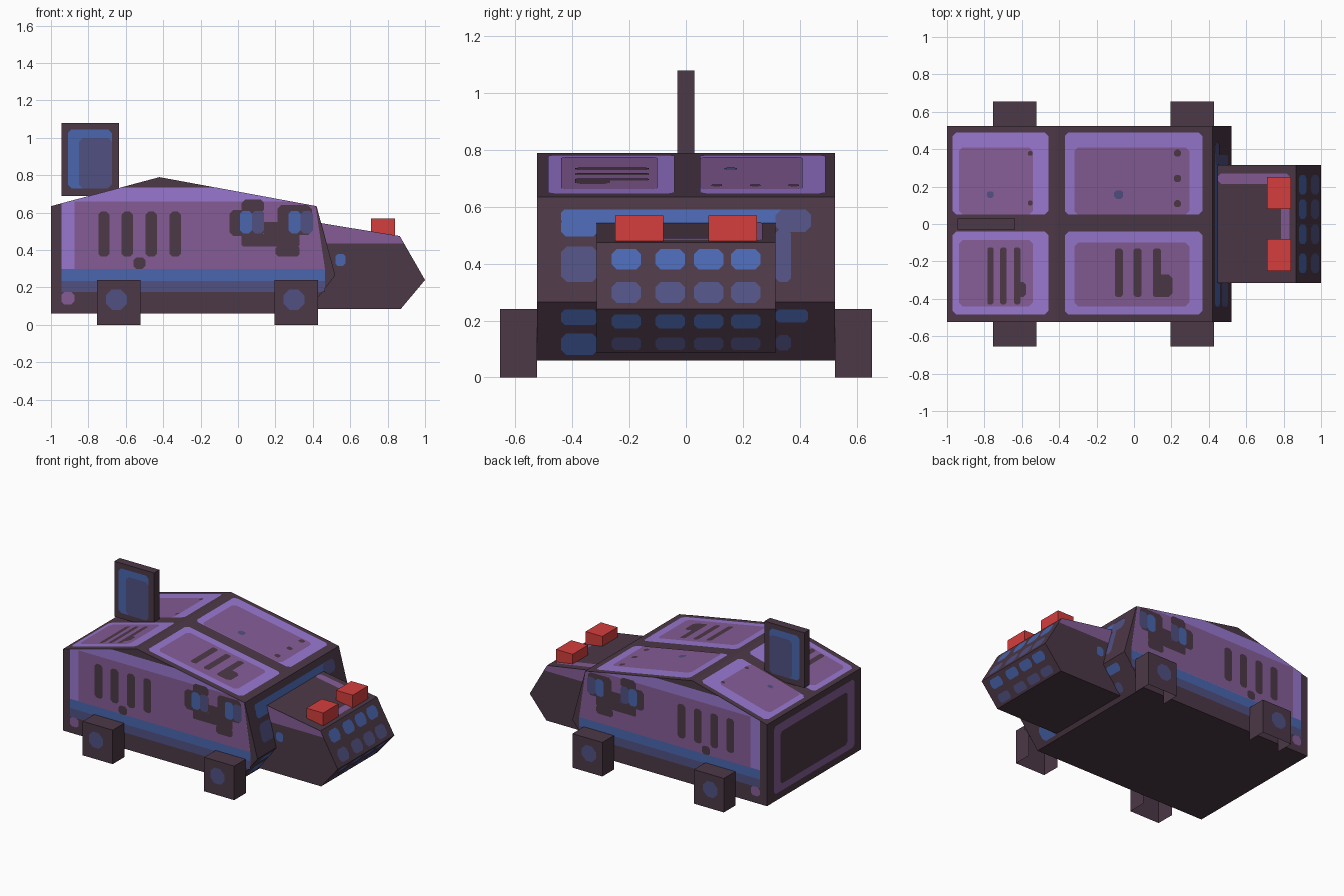
import bpy, math
from mathutils import Vector

if "Cube" in bpy.data.objects:
    bpy.data.objects.remove(bpy.data.objects["Cube"])


def material(name, rgb):
    lin = [((c / 255 + 0.055) / 1.055) ** 2.4 for c in rgb]
    m = bpy.data.materials.new(name)
    m.diffuse_color = (*lin, 1)
    m.use_nodes = True
    m.node_tree.nodes["Principled BSDF"].inputs["Base Color"].default_value = m.diffuse_color
    return m


DARK, PURPLE, LILAC, BLUE, SLATE, RED = range(6)
MATS = [material("dark plum", (76, 56, 70)), material("purple", (133, 92, 150)),
        material("lilac", (152, 119, 207)), material("blue", (74, 102, 175)),
        material("slate blue", (80, 80, 130)), material("red", (212, 62, 60))]


def make(name, verts, faces, colours):
    me = bpy.data.meshes.new(name)
    me.from_pydata(verts, [], faces)
    for m in MATS:
        me.materials.append(m)
    for poly, c in zip(me.polygons, colours):
        poly.material_index = c
    ob = bpy.data.objects.new(name, me)
    bpy.context.collection.objects.link(ob)
    return ob


def prism(name, profile, y0, y1, colour=DARK, skip=()):
    """Extrude a clockwise (x, z) profile along y; skip drops side numbers or caps."""
    n = len(profile)
    verts = [(x, y, z) for y in (y0, y1) for x, z in profile]
    faces = {"front": tuple(reversed(range(n))), "back": tuple(range(n, 2 * n))}
    for i in range(n):
        j = (i + 1) % n
        faces[i] = (i, j, n + j, n + i)
    keep = [f for k, f in faces.items() if k not in skip]
    return make(name, verts, keep, [colour] * len(keep))


def box(name, x0, x1, y0, y1, z0, z1, colour=DARK, skip=()):
    return prism(name, [(x0, z0), (x0, z1), (x1, z1), (x1, z0)], y0, y1, colour, skip)


def rect(u0, v0, u1, v1, cut=0.25):
    """Rectangle with clipped corners."""
    c = min(0.02, cut * min(u1 - u0, v1 - v0))
    return [(u0 + c, v0), (u1 - c, v0), (u1, v0 + c), (u1, v1 - c),
            (u1 - c, v1), (u0 + c, v1), (u0, v1 - c), (u0, v0 + c)]


def paint(name, surf, items):
    """Thin flat plates (colour, layer, outline) lying on a surface function."""
    verts, faces, cols = [], [], []
    for colour, layer, shape in items:
        if isinstance(shape[0], (int, float)):
            shape = rect(*shape)
        pts = [surf(u, v, 0.002 * layer) for u, v in shape]
        out = surf(*shape[0], 1) - surf(*shape[0], 0)
        nrm = sum((a.cross(b) for a, b in zip(pts, pts[1:] + pts[:1])), Vector())
        if nrm.dot(out) < 0:
            pts.reverse()
        faces.append(list(range(len(verts), len(verts) + len(pts))))
        verts += pts
        cols.append(colour)
    make(name, verts, faces, cols)


def side(s, y):
    return lambda x, z, h: Vector((x, s * (y + h), z))


def edge(profile, i, by):
    """Surface swept by profile edge i, addressed by (x, y) or by (y, z)."""
    (px, pz), (qx, qz) = profile[i], profile[i + 1]
    d = Vector((qx - px, 0, qz - pz)).normalized()
    out = Vector((-d.z, 0, d.x))

    def surf(u, v, h):
        if by == "x":
            p = Vector((u, v, pz + (u - px) * (qz - pz) / (qx - px)))
        else:
            p = Vector((px + (v - pz) * (qx - px) / (qz - pz), u, v))
        return p + out * h
    return surf


# Main hull and nose
HULL = [(-1, 0.06), (-1, 0.635), (-0.42, 0.79), (0.42, 0.635), (0.52, 0.265), (0.36, 0.06)]
NOSE = [(0.36, 0.085), (0.36, 0.558), (0.865, 0.475), (1.0, 0.24), (0.87, 0.085)]
prism("hull", HULL, -0.525, 0.525)
prism("nose", NOSE, -0.315, 0.315)

# Painted hull sides: panel, stripes, vents and camera cluster
side_items = [
    (LILAC, 1, [(-0.945, 0.3), (0.465, 0.3), (0.415, 0.633), (0.285, 0.66),
                (-0.12, 0.735), (-0.625, 0.735), (-0.945, 0.65)]),
    (PURPLE, 2, [(-0.875, 0.3), (0.465, 0.3), (0.415, 0.633), (0.285, 0.66), (-0.875, 0.66)]),
    (BLUE, 1, (-0.945, 0.235, 0.465, 0.3, 0)),
    (SLATE, 1, (-0.945, 0.175, 0.465, 0.235, 0)),
    (PURPLE, 1, (-0.945, 0.11, -0.875, 0.175)),
    (DARK, 3, (-0.56, 0.3, -0.495, 0.36)),
    (DARK, 3, (0.02, 0.6, 0.14, 0.67)), (DARK, 3, (-0.045, 0.475, 0.14, 0.615)),
    (DARK, 3, (0.02, 0.42, 0.33, 0.487, 0.1)), (DARK, 3, (0.14, 0.48, 0.28, 0.55, 0)),
    (DARK, 3, (0.2, 0.365, 0.33, 0.425)), (DARK, 3, (0.21, 0.48, 0.395, 0.64)),
    (BLUE, 4, (0.01, 0.49, 0.075, 0.61)), (SLATE, 4, (0.075, 0.49, 0.14, 0.61)),
    (BLUE, 4, (0.27, 0.49, 0.335, 0.61)), (SLATE, 4, (0.335, 0.49, 0.4, 0.61))]
side_items += [(DARK, 3, (x, 0.365, x + 0.06, 0.605)) for x in (-0.747, -0.622, -0.494, -0.366)]

nose_items = [(PURPLE, 1, [(0.475, 0.435), (0.888, 0.435), (0.865, 0.474), (0.447, 0.543)]),
              (BLUE, 1, (0.52, 0.315, 0.575, 0.38))]

fin_items = [(BLUE, 1, (-0.91, 0.73, -0.675, 1.045)), (SLATE, 2, (-0.85, 0.73, -0.675, 1.0))]

# Tail fin
box("tail_fin", -0.945, -0.635, -0.03, 0.03, 0.69, 1.08)

for s, tag in ((-1, "front"), (1, "back")):
    paint(f"hull_side_paint_{tag}", side(s, 0.525), side_items)
    paint(f"nose_side_paint_{tag}", side(s, 0.315), nose_items)
    paint(f"fin_paint_{tag}", side(s, 0.03), fin_items)
    # Square wheels, open below and toward the hull, with round hubs
    for x, end in ((-0.637, "rear"), (0.312, "fore")):
        y0, y1 = sorted((s * 0.525, s * 0.655))
        box(f"wheel_{end}_{tag}", x - 0.117, x + 0.117, y0, y1, 0, 0.24,
            skip=(3, "back" if s < 0 else "front"))
        hub = [(x - 0.013 + 0.06 * math.cos(a), 0.135 + 0.06 * math.sin(a))
               for a in (math.pi / 8 + k * math.pi / 4 for k in range(8))]
        paint(f"hub_{end}_{tag}", side(s, 0.655), [(SLATE, 1, hub)])
    # Roof lights on the nose
    box(f"light_{tag}", 0.71, 0.84, *sorted((s * 0.08, s * 0.25)), 0.48, 0.57, RED)

# Roof panels
rear = [(LILAC, 1, (-0.97, 0.05, -0.457, 0.49)), (PURPLE, 2, (-0.935, 0.05, -0.54, 0.41)),
        (LILAC, 1, (-0.97, -0.485, -0.457, -0.04)), (PURPLE, 2, (-0.935, -0.44, -0.54, -0.085)),
        (DARK, 3, (-0.64, -0.39, -0.575, -0.31)), (SLATE, 3, (-0.785, 0.14, -0.75, 0.175))]
rear += [(DARK, 3, (x, -0.43, x + 0.034, -0.125)) for x in (-0.783, -0.714, -0.64)]
rear += [(DARK, 3, (-0.565, y, -0.54, y + 0.025)) for y in (0.1, 0.365)]
fore = [(LILAC, 1, (-0.37, 0.05, 0.365, 0.49)), (PURPLE, 2, (-0.32, 0.05, 0.295, 0.41)),
        (LILAC, 1, (-0.37, -0.485, 0.365, -0.04)), (PURPLE, 2, (-0.32, -0.44, 0.295, -0.1)),
        (DARK, 3, (0.1, -0.39, 0.205, -0.27)), (SLATE, 3, (-0.107, 0.135, -0.06, 0.18))]
fore += [(DARK, 3, (x, -0.39, x + 0.043, -0.13)) for x in (-0.104, -0.003, 0.1)]
fore += [(DARK, 3, (0.213, y, 0.25, y + 0.037)) for y in (0.09, 0.225, 0.36)]
paint("roof_paint_rear", edge(HULL, 1, "x"), rear)
paint("roof_paint_fore", edge(HULL, 2, "x"), fore)

# Rear hatch frame
paint("rear_hatch", edge(HULL, 0, "z"),
      [(PURPLE, 1, (-0.45, 0.11, 0.45, 0.59)), (DARK, 2, (-0.37, 0.16, 0.38, 0.53))])

# Windscreen strips behind the nose
paint("windscreen_upper", edge(HULL, 3, "z"), [
    (BLUE, 1, (-0.44, 0.54, 0.39, 0.59)), (BLUE, 1, (-0.44, 0.495, -0.31, 0.56)),
    (SLATE, 1, (-0.44, 0.335, -0.31, 0.46)), (SLATE, 2, (0.315, 0.51, 0.44, 0.59)),
    (SLATE, 1, (0.315, 0.335, 0.37, 0.52))])
paint("windscreen_lower", edge(HULL, 4, "z"), [
    (BLUE, 1, (-0.44, 0.185, -0.31, 0.24)), (BLUE, 1, (-0.44, 0.08, -0.31, 0.155)),
    (BLUE, 1, (0.315, 0.195, 0.43, 0.24)), (SLATE, 1, (0.315, 0.095, 0.37, 0.15))])

# Nose top stripe and grille windows
paint("nose_top_paint", edge(NOSE, 1, "x"),
      [(PURPLE, 1, (0.45, 0.215, 0.83, 0.27)), (PURPLE, 1, (0.785, -0.09, 0.83, 0.22))])
columns = (-0.21, -0.055, 0.08, 0.21)
for part, i, top, low in (("upper", 2, (0.378, 0.45), (0.26, 0.335)),
                          ("lower", 3, (0.174, 0.223), (0.097, 0.142))):
    paint(f"grille_{part}", edge(NOSE, i, "z"),
          [(c, 1, (y - 0.052, z0, y + 0.052, z1)) for y in columns
           for c, (z0, z1) in ((BLUE, top), (SLATE, low))])
